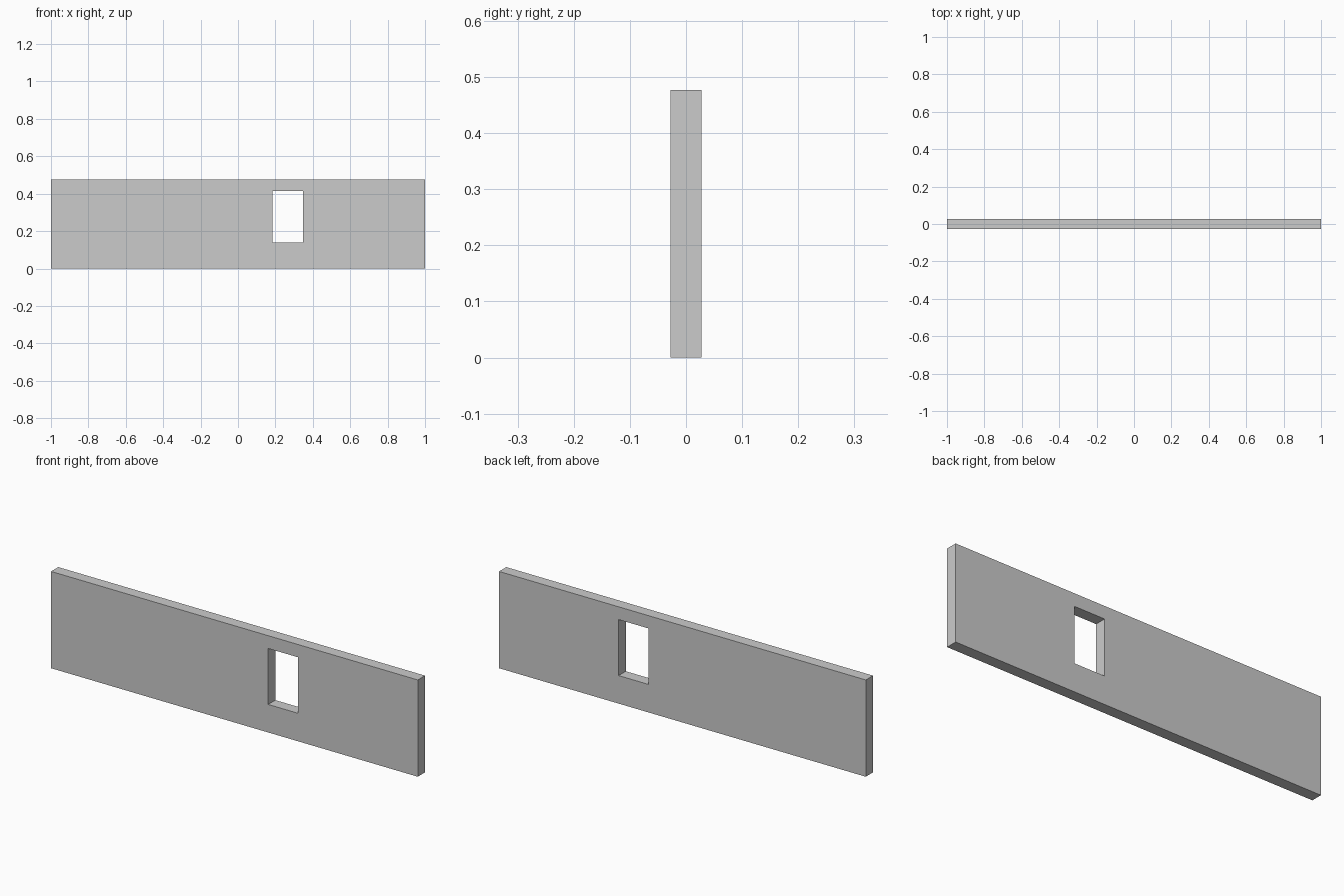
import bpy
import bmesh

if "Cube" in bpy.data.objects:
    bpy.data.objects.remove(bpy.data.objects["Cube"])

LENGTH, HEIGHT, THICK = 2.0, 0.477, 0.056
WINDOW = (0.184, 0.348, 0.138, 0.414)  # x0, x1, z0, z1


def rect(bm, x0, x1, z0, z1, y):
    return [bm.verts.new((x, y, z)) for x, z in
            ((x0, z0), (x1, z0), (x1, z1), (x0, z1))]


# Wall panel: rectangular frame around the window opening, front and back
bm = bmesh.new()
loops = []
for y in (-THICK / 2, THICK / 2):
    loops.append((rect(bm, -LENGTH / 2, LENGTH / 2, 0, HEIGHT, y),
                  rect(bm, *WINDOW, y)))
(front_out, front_in), (back_out, back_in) = loops

# Join the outlines: front face, window reveal, back face, outer edges
for a, b in ((front_out, front_in), (front_in, back_in),
             (back_in, back_out), (back_out, front_out)):
    for i in range(4):
        j = (i + 1) % 4
        bm.faces.new((a[i], a[j], b[j], b[i]))
bmesh.ops.recalc_face_normals(bm, faces=bm.faces)

mesh = bpy.data.meshes.new("wall_panel")
bm.to_mesh(mesh)
bm.free()
wall = bpy.data.objects.new("wall_panel", mesh)
bpy.context.collection.objects.link(wall)
